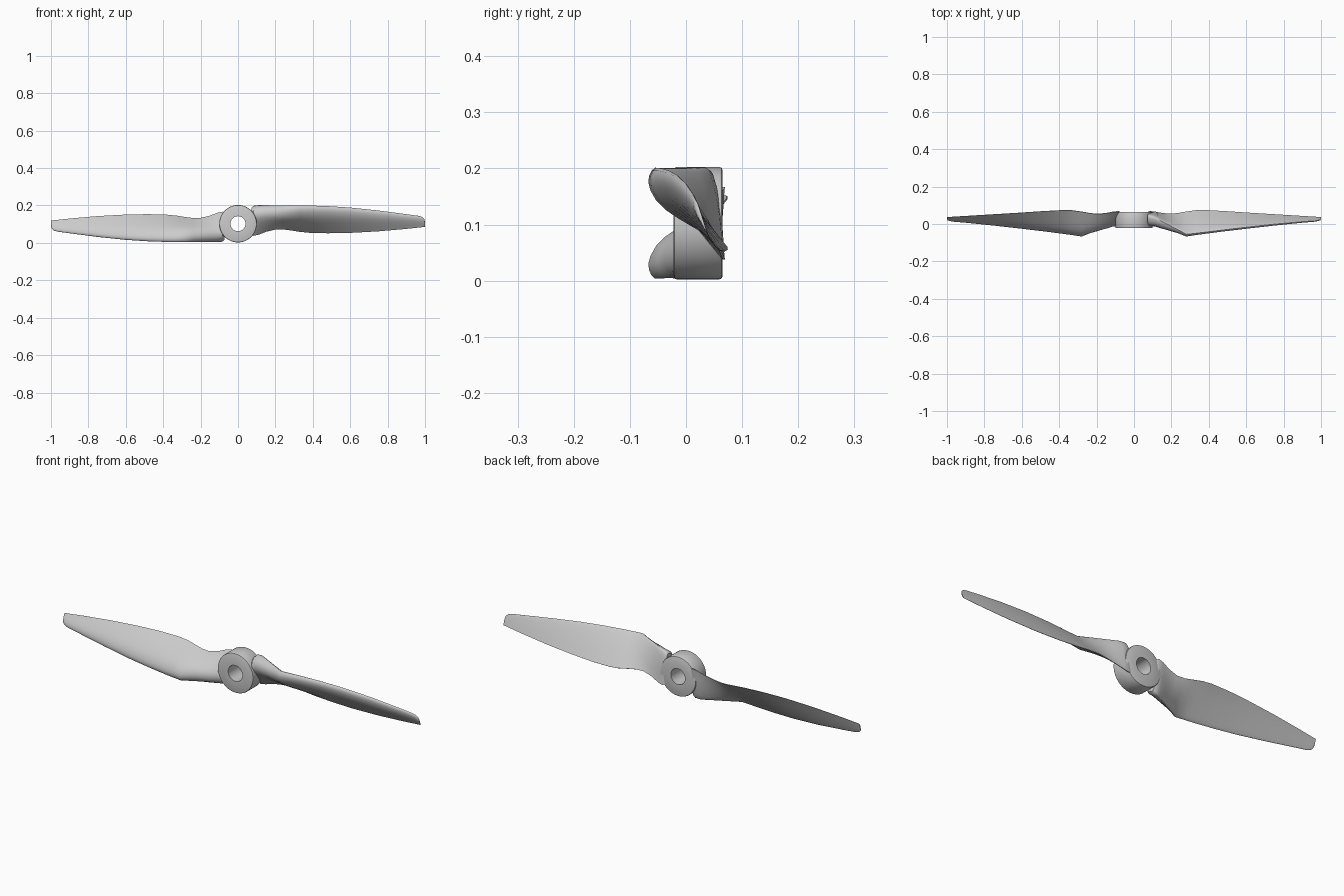
import bpy, bmesh, math
from mathutils import Matrix, Vector

CZ = 0.1025  # height of the spin axis

def make_object(name, bm, angle):
    bmesh.ops.recalc_face_normals(bm, faces=bm.faces)
    me = bpy.data.meshes.new(name)
    bm.to_mesh(me)
    bm.free()
    ob = bpy.data.objects.new(name, me)
    bpy.context.collection.objects.link(ob)
    bpy.ops.object.select_all(action='DESELECT')
    ob.select_set(True)
    bpy.context.view_layer.objects.active = ob
    bpy.ops.object.shade_smooth_by_angle(angle=math.radians(angle))
    return ob

def skin(bm, rings, wrap):
    n = len(rings[0])
    count = len(rings) if wrap else len(rings) - 1
    for i in range(count):
        a, b = rings[i], rings[(i + 1) % len(rings)]
        for j in range(n):
            k = (j + 1) % n
            bm.faces.new((a[j], a[k], b[k], b[j]))

# Hub: bored ring with slightly eased edges, axis along y
bm = bmesh.new()
profile = [(0.04, -0.022), (0.095, -0.022), (0.0985, -0.0205), (0.1, -0.017),
           (0.1, 0.060), (0.0985, 0.0635), (0.095, 0.065), (0.04, 0.065)]
rings = []
for i in range(72):
    a = math.tau * i / 72
    rings.append([bm.verts.new((r * math.cos(a), y, CZ + r * math.sin(a))) for r, y in profile])
skin(bm, rings, True)
make_object("hub", bm, 30)

# Blade stations: x, leading edge y z, trailing edge y z, thickness
stations = [
    (0.073, 0.045, 0.190, 0.064, 0.045, 0.050),
    (0.083, 0.046, 0.199, 0.068, 0.038, 0.064),
    (0.11, 0.040, 0.2025, 0.066, 0.044, 0.060),
    (0.15, 0.018, 0.203, 0.058, 0.060, 0.055),
    (0.20, -0.008, 0.203, 0.054, 0.072, 0.049),
    (0.24, -0.029, 0.203, 0.059, 0.073, 0.045),
    (0.28, -0.052, 0.204, 0.066, 0.068, 0.041),
    (0.33, -0.047, 0.203, 0.073, 0.060, 0.036),
    (0.38, -0.041, 0.202, 0.074, 0.055, 0.033),
    (0.48, -0.029, 0.198, 0.069, 0.052, 0.028),
    (0.60, -0.015, 0.190, 0.061, 0.054, 0.024),
    (0.75, 0.001, 0.174, 0.052, 0.062, 0.019),
    (0.90, 0.014, 0.154, 0.043, 0.075, 0.013),
    (0.965, 0.018, 0.145, 0.039, 0.082, 0.010),
    (0.985, 0.021, 0.139, 0.038, 0.084, 0.009),
    (0.996, 0.024, 0.129, 0.037, 0.085, 0.007),
    (1.0, 0.029, 0.112, 0.037, 0.086, 0.004),
]
# Airfoil outline: chord fraction, offset towards the bulging front side
airfoil = [(0.0, 0.1), (0.0, 0.3), (0.025, 0.55), (0.07, 0.75), (0.14, 0.9), (0.25, 1.0),
           (0.38, 0.96), (0.52, 0.8), (0.67, 0.58), (0.82, 0.34), (0.94, 0.14), (1.0, 0.04),
           (1.0, -0.02), (0.9, -0.03), (0.75, -0.06), (0.55, -0.09), (0.35, -0.09),
           (0.18, -0.06), (0.07, -0.02), (0.02, 0.03)]

def make_blade(name, turn):
    bm = bmesh.new()
    rings = []
    for x, ly, lz, ty, tz, t in stations:
        lead, chord = Vector((ly, lz)), Vector((ty - ly, tz - lz))
        d = chord.normalized()
        normal = Vector((d.y, -d.x))
        ring = []
        for u, v in airfoil:
            p = lead + chord * u + normal * (v * t)
            ring.append(bm.verts.new((x, p.x, p.y)))
        rings.append(ring)
    skin(bm, rings, False)
    bm.faces.new(rings[0])
    bm.faces.new(rings[-1])
    bmesh.ops.rotate(bm, verts=bm.verts, cent=(0, 0, CZ), matrix=Matrix.Rotation(turn, 3, 'Y'))
    make_object(name, bm, 40)

# Two blades half a turn apart
make_blade("blade_right", 0)
make_blade("blade_left", math.pi)
